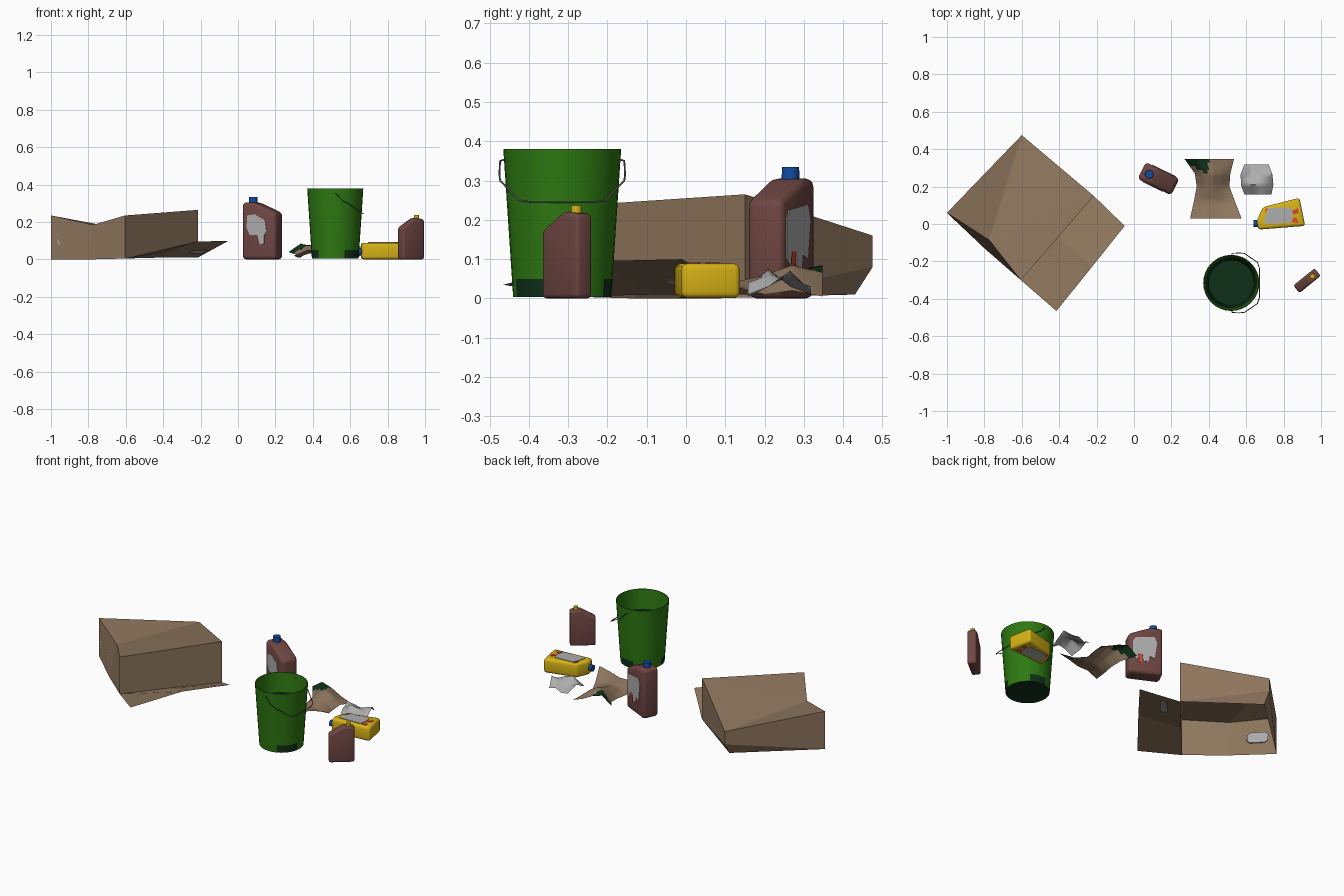
import bpy, bmesh, math
from mathutils import Vector, Matrix

if "Cube" in bpy.data.objects:
    bpy.data.objects.remove(bpy.data.objects["Cube"])


def mat(name, r, g, b):
    m = bpy.data.materials.new(name)
    m.diffuse_color = (r, g, b, 1)
    m.use_nodes = True
    m.node_tree.nodes["Principled BSDF"].inputs["Base Color"].default_value = m.diffuse_color
    return m


CARD = mat("cardboard brown", 0.27, 0.18, 0.11)
GREEN = mat("bucket green", 0.027, 0.19, 0.006)
DARK = mat("dark green", 0.005, 0.03, 0.01)
RUST = mat("red brown", 0.16, 0.062, 0.055)
BLUE = mat("cap blue", 0.006, 0.07, 0.36)
YELLOW = mat("yellow", 0.68, 0.45, 0.008)
GREY = mat("paper grey", 0.42, 0.42, 0.42)
RED = mat("label red", 0.7, 0.07, 0.03)
WIRE = mat("wire grey", 0.12, 0.11, 0.13)


def finish(name, bm, mats, smooth=None, matrix=None):
    bmesh.ops.recalc_face_normals(bm, faces=bm.faces[:])
    me = bpy.data.meshes.new(name)
    bm.to_mesh(me)
    bm.free()
    for m in mats:
        me.materials.append(m)
    if smooth:
        for p in me.polygons:
            p.use_smooth = True
        me.set_sharp_from_angle(angle=math.radians(smooth))
    ob = bpy.data.objects.new(name, me)
    bpy.context.collection.objects.link(ob)
    if matrix:
        ob.matrix_world = matrix
    return ob


def from_faces(verts, faces):
    bm = bmesh.new()
    vs = [bm.verts.new(v) for v in verts]
    for f in faces:
        bm.faces.new([vs[i] for i in f])
    return bm


def slab(name, profile, thick, m, matrix, offset=0.0, bevel=0.0):
    """XZ profile extruded along Y, optionally rounded."""
    bm = from_faces([(x, offset - thick / 2, z) for x, z in profile], [range(len(profile))])
    r = bmesh.ops.extrude_face_region(bm, geom=bm.faces[:])
    bmesh.ops.translate(bm, vec=(0, thick, 0),
                        verts=[v for v in r["geom"] if isinstance(v, bmesh.types.BMVert)])
    if bevel:
        bmesh.ops.bevel(bm, geom=bm.edges[:], offset=bevel, segments=3, profile=0.5, affect='EDGES')
    return finish(name, bm, [m], 40 if bevel else None, matrix)


def cap(name, loc, r, h, m, rot=Matrix()):
    bm = bmesh.new()
    bmesh.ops.create_cone(bm, cap_ends=True, segments=16, radius1=r, radius2=r * 0.95, depth=h)
    return finish(name, bm, [m], 40, Matrix.Translation(loc) @ rot)


def patch(name, quad, uv, m, dz, thick):
    """Flat patch laid on a four-cornered panel."""
    p, q, r, s = map(Vector, quad)
    pts = [p.lerp(q, u).lerp(s.lerp(r, u), v) + Vector((0, 0, dz)) for u, v in uv]
    ob = finish(name, from_faces(pts, [range(len(pts))]), [m])
    mod = ob.modifiers.new("thickness", 'SOLIDIFY')
    mod.thickness, mod.offset = thick, 0


# Upturned cardboard box, open below, with one loose flap
V = dict(A=(-1, .06, .235), B=(-.6, .475, .16), C=(-.215, .15, .265), D=(-.605, -.3, .235),
         M=(-.775, -.085, .185), a=(-1, .06, 0), b=(-.6, .43, .01), c=(-.215, .15, .01),
         d=(-.605, -.3, .005), m=(-.8, -.13, 0), k=(-.6, .475, .08), h=(-.41, -.075, .01),
         e=(-.415, -.465, .035), g=(-.225, -.23, .095), f=(-.05, -.01, .1))
keys = list(V)


def panels(name, spec):
    bm = from_faces(V.values(), [[keys.index(ch) for ch in w] for w in spec.split()])
    bmesh.ops.delete(bm, geom=[v for v in bm.verts if not v.link_faces], context='VERTS')
    finish(name, bm, [CARD])


panels("cardboard_box", "AMB MCB MDC AamM MmdD DdhcC Cck CkB cbk BkA kba kaA")
panels("box_flap", "dhge hcfg")
patch("box_wall_patch", [V[i] for i in "amMA"],
      [(.18, .4), (.24, .34), (.56, .34), (.62, .42), (.62, .56), (.55, .63), (.24, .63), (.17, .55)],
      GREY, 0, .009)
patch("box_flap_patch", [V[i] for i in "hcfg"],
      [(.45, .32), (.82, .32), (.86, .4), (.82, .5), (.45, .5), (.41, .4)], GREY, -.006, .002)

# Bucket turned from a profile, dark inside and underneath
bm = bmesh.new()
N = 32
prof = [(.125, .004), (.128, .05), (.15, .38), (.146, .38), (.138, .26), (.121, .02)]
rings = [[bm.verts.new((.52 + r * math.cos(t * math.tau / N), -.315 + r * math.sin(t * math.tau / N), z))
          for t in range(N)] for r, z in prof]
for i in range(len(prof) - 1):
    for t in range(N):
        f = bm.faces.new((rings[i][t], rings[i][(t + 1) % N],
                          rings[i + 1][(t + 1) % N], rings[i + 1][t]))
        stained = i == 0 and math.cos(3 * t * math.tau / N + 2.4) > .3
        f.material_index = 1 if stained or i == 4 else 0
for ring in (rings[0], rings[-1]):
    bm.faces.new(ring).material_index = 1
finish("bucket", bm, [GREEN, DARK], 40)

# Wire bucket handle, half path mirrored
half = [(.52, .143, .355), (.525, .158, .35), (.56, .16, .315), (.59, .158, .3), (.66, .11, .25), (.67, .08, .245)]
path = [(x, -.315 - y, z) for x, y, z in half] + [(x, -.315 + y, z) for x, y, z in reversed(half)]
cu = bpy.data.curves.new("bucket_handle", 'CURVE')
cu.dimensions, cu.bevel_depth, cu.bevel_resolution = '3D', .0025, 1
sp = cu.splines.new('POLY')
sp.points.add(len(path) - 1)
for p, co in zip(sp.points, path):
    p.co = (*co, 1)
cu.materials.append(WIRE)
bpy.context.collection.objects.link(bpy.data.objects.new("bucket_handle", cu))

# Large standing bottle with torn labels on both broad sides
T = Matrix.Translation((.131, .242, 0)) @ Matrix.Rotation(math.radians(-26), 4, 'Z')
slab("large_bottle", [(-.1, 0), (.1, 0), (.1, .25), (-.03, .305), (-.1, .305)], .1, RUST, T, bevel=.02)
cap("large_bottle_cap", T @ Vector((-.055, 0, .316)), .023, .036, BLUE)
slab("large_label_front", [(-.07, .17), (-.065, .235), (-.02, .242), (.04, .21), (.05, .15),
                           (.035, .13), (.035, .085), (.01, .08), (-.005, .13), (-.05, .13)],
     .004, GREY, T, -.051)
slab("large_label_back", [(-.05, .24), (.06, .225), (.075, .2), (.075, .1), (.05, .08), (.045, .12),
                          (.02, .12), (.015, .075), (-.015, .075), (-.02, .11), (-.05, .1), (-.065, .2)],
     .004, GREY, T, .051)
slab("large_label_drip", [(.022, .12), (.043, .12), (.035, .06), (.025, .06)], .004, RED, T, .051)

# Small standing bottle
T = Matrix.Translation((.925, -.303, 0)) @ Matrix.Rotation(math.radians(39), 4, 'Z')
slab("small_bottle", [(-.073, 0), (.073, 0), (.073, .215), (.015, .222), (-.073, .172)],
     .052, RUST, T, bevel=.011)
cap("small_bottle_cap", T @ Vector((.038, 0, .226)), .014, .022, YELLOW)

# Yellow bottle lying on its side; profile drawn in plan and tipped flat
T = Matrix.Translation((0, 0, .045)) @ Matrix.Rotation(math.radians(-90), 4, 'X')
slab("lying_bottle", [(x, -y) for x, y in
                      [(.665, .03), (.915, .01), (.885, -.14), (.69, -.09), (.655, -.015)]],
     .088, YELLOW, Matrix.Translation((0, 0, .045)) @ Matrix.Rotation(math.radians(-90), 4, 'X')
     @ Matrix.Scale(-1, 4, (0, 0, 1)) @ Matrix.Scale(-1, 4, (0, 0, 1)), bevel=.015)
label = [(.695, -.002), (.84, -.005), (.85, -.05), (.84, -.09), (.72, -.085), (.705, -.05)]
blot1 = [(.842, -.01), (.88, -.005), (.872, -.03), (.855, -.035)]
blot2 = [(.852, -.05), (.88, -.06), (.875, -.085), (.845, -.07)]
blot3 = [(.70, -.055), (.716, -.085), (.70, -.08)]
for side, off in (("top", -.045), ("under", .0435)):
    slab("lying_label_" + side, [(x, -y) for x, y in label], .004, GREY, T, off)
    for i, b in enumerate((blot1, blot2, blot3)):
        slab(f"lying_label_{side}_blot_{i}", [(x, -y) for x, y in b], .004, RED, T, off)
cap("lying_bottle_cap", (.65, .002, .043), .019, .024, BLUE, Matrix.Rotation(math.radians(90), 4, 'Y'))


# Crumpled sheets: rows of (y, left x, right x, heights), smoothed
def sheet(name, rows, mats, rule=None):
    n = len(rows[0][3])
    verts = [(l + (r - l) * i / (n - 1), y, z) for y, l, r, zs in rows for i, z in enumerate(zs)]
    bm = from_faces(verts, [(j * n + i, j * n + i + 1, (j + 1) * n + i + 1, (j + 1) * n + i)
                            for j in range(len(rows) - 1) for i in range(n - 1)])
    bmesh.ops.subdivide_edges(bm, edges=bm.edges[:], cuts=3, use_grid_fill=True, smooth=.6)
    for v in bm.verts:
        v.co.z = max(v.co.z, .003)
    if rule:
        for f in bm.faces:
            f.material_index = int(rule(f.calc_center_median()))
    finish(name, bm, mats, 60)


sheet("brown_sheet", [(.03, .30, .575, (.02, .05, .05, .07, .085)),
                      (.12, .32, .54, (.01, .03, .04, .03, .03)),
                      (.2, .335, .51, (.01, .05, .06, .04, .01)),
                      (.27, .325, .515, (.02, .07, .085, .06, .02)),
                      (.348, .27, .535, (.04, .085, .065, .03, .005))],
      [CARD, DARK], lambda c: c.x < .4 and c.y > .27 + abs(c.x - .38) * .55)
sheet("grey_sheet", [(.158, .59, .735, (.005, .03, .04, .01)),
                     (.21, .572, .745, (.03, .075, .06, .03)),
                     (.265, .57, .74, (.06, .03, .05, .07)),
                     (.318, .59, .72, (.02, .01, .03, .02))], [GREY])
